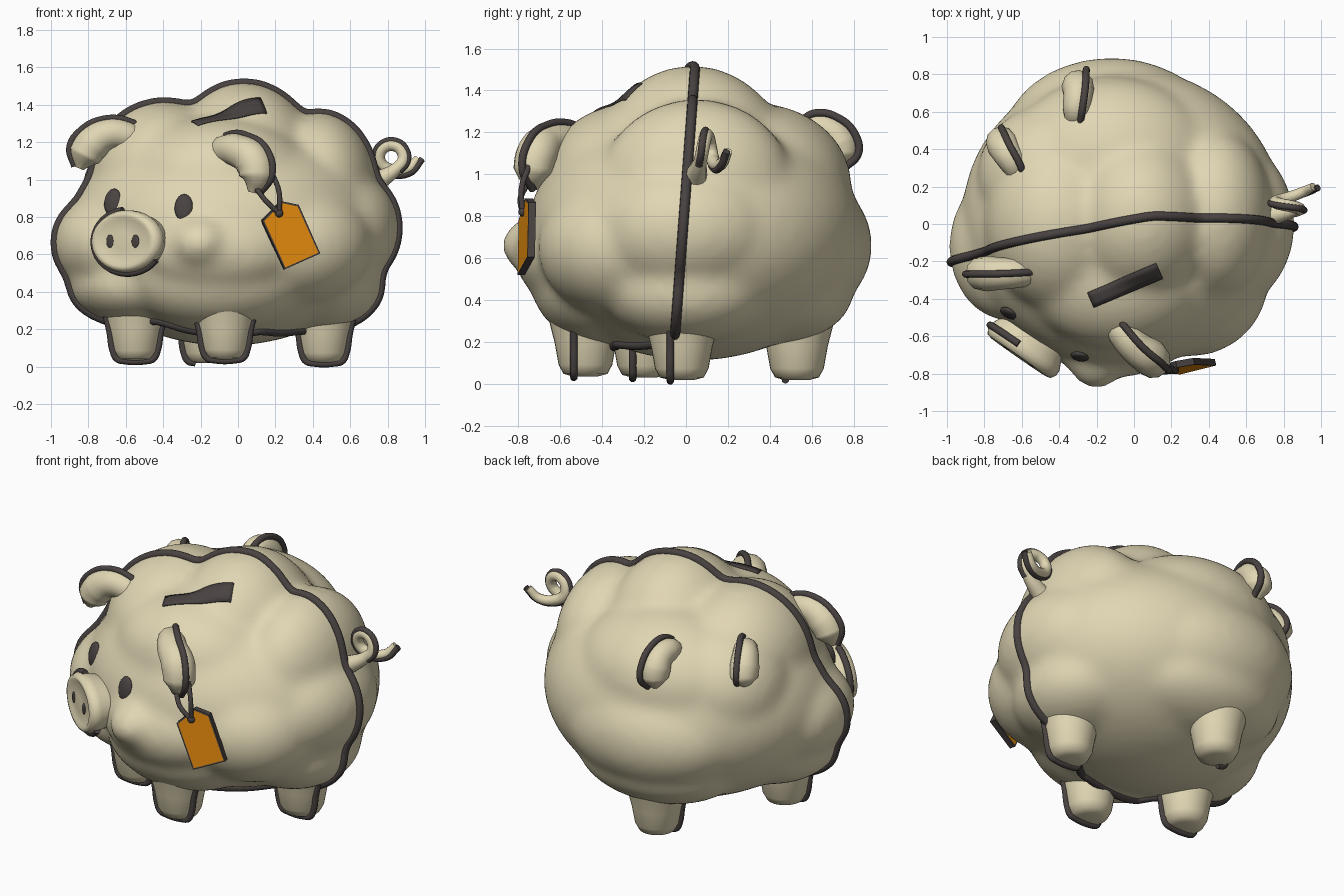
import bpy, bmesh, math
from mathutils import Vector, Matrix
from mathutils.bvhtree import BVHTree

if "Cube" in bpy.data.objects:
    bpy.data.objects.remove(bpy.data.objects["Cube"])


def material(name, rgb):
    m = bpy.data.materials.new(name)
    m.use_nodes = True
    m.diffuse_color = (*rgb, 1)
    m.node_tree.nodes["Principled BSDF"].inputs["Base Color"].default_value = (*rgb, 1)
    return m


CREAM = material("cream", (0.75, 0.675, 0.455))
DARK = material("charcoal", (0.066, 0.056, 0.053))
ORANGE = material("orange", (0.76, 0.25, 0.004))
UP = Vector((0, 0, 1))


def mesh_object(name, bm, *mats, smooth=True):
    me = bpy.data.meshes.new(name)
    bmesh.ops.recalc_face_normals(bm, faces=bm.faces)
    for f in bm.faces:
        f.smooth = smooth
    bm.to_mesh(me)
    bm.free()
    ob = bpy.data.objects.new(name, me)
    bpy.context.collection.objects.link(ob)
    for m in mats:
        me.materials.append(m)
    return ob


def tube(name, pts, radius, mat, radii=None, cyclic=False):
    """Smooth round tube through the points, optionally tapered."""
    cu = bpy.data.curves.new(name, "CURVE")
    cu.dimensions = "3D"
    cu.bevel_depth = radius
    cu.bevel_resolution = 4
    cu.resolution_u = 8
    cu.use_fill_caps = True
    sp = cu.splines.new("BEZIER")
    sp.bezier_points.add(len(pts) - 1)
    sp.use_cyclic_u = cyclic
    for i, (bp, p) in enumerate(zip(sp.bezier_points, pts)):
        bp.co = p
        bp.handle_left_type = bp.handle_right_type = "AUTO"
        bp.radius = radii[i] / radius if radii else 1
    cu.materials.append(mat)
    ob = bpy.data.objects.new(name, cu)
    bpy.context.collection.objects.link(ob)


def lathe(name, profile, matrix, mat, n=32):
    bm = bmesh.new()
    rings = [[bm.verts.new(matrix @ Vector((r * math.cos(a), r * math.sin(a), z)))
              for a in (math.tau * k / n for k in range(n))] for r, z in profile]
    for a, b in zip(rings, rings[1:]):
        for k in range(n):
            bm.faces.new((a[k], a[k - 1], b[k - 1], b[k]))
    bm.faces.new(rings[0])
    bm.faces.new(rings[-1])
    mesh_object(name, bm, mat)


# Body: overlapping lobes fused into one soft skin
LOBES = [
    ((-0.06, 0.04, 0.72), (0.86, 0.8, 0.61)),
    ((0.03, 0.03, 1.0), (0.42, 0.48, 0.52)),
    ((-0.4, 0, 1.0), (0.4, 0.48, 0.42)),
    ((-0.1, -0.25, 1.0), (0.5, 0.42, 0.34)),
    ((0.43, 0.05, 0.95), (0.31, 0.46, 0.41)),
    ((0.5, 0, 0.74), (0.36, 0.45, 0.34)),
    ((0.42, 0, 0.44), (0.35, 0.4, 0.25)),
    ((0.3, -0.3, 0.65), (0.42, 0.41, 0.34)),
    ((-0.67, -0.12, 0.66), (0.32, 0.4, 0.28)),
    ((-0.55, -0.12, 0.44), (0.36, 0.4, 0.22)),
    ((-0.1, -0.55, 0.62), (0.42, 0.27, 0.25)),
    ((-0.2, -0.68, 0.66), (0.17, 0.2, 0.15)),
    ((-0.1, -0.36, 0.48), (0.5, 0.38, 0.3)),
    ((-0.12, 0.45, 0.66), (0.58, 0.44, 0.38)),
    ((-0.12, 0.42, 0.44), (0.52, 0.38, 0.25)),
    ((-0.12, 0.33, 0.95), (0.56, 0.46, 0.39)),
    ((-0.42, 0.25, 0.92), (0.42, 0.4, 0.38)),
]
bm = bmesh.new()
for c, s in LOBES:
    bmesh.ops.create_icosphere(bm, subdivisions=4, radius=1,
                               matrix=Matrix.Translation(c) @ Matrix.Diagonal((*s, 1)))
body = mesh_object("body", bm, CREAM)
rm = body.modifiers.new("fuse", "REMESH")
rm.mode, rm.voxel_size, rm.use_smooth_shade = "VOXEL", 0.03, True
sm = body.modifiers.new("soften", "SMOOTH")
sm.factor, sm.iterations = 0.5, 14
dg = bpy.context.evaluated_depsgraph_get()
skin = bpy.data.meshes.new_from_object(body.evaluated_get(dg))
body.modifiers.clear()
body.data = skin
skin.materials.clear()
skin.materials.append(CREAM)
for p in skin.polygons:
    p.use_smooth = True
    p.material_index = 0
tree = BVHTree.FromPolygons([v.co for v in skin.vertices], [p.vertices for p in skin.polygons])


def cast(origin, direction):
    return tree.ray_cast(Vector(origin), Vector(direction).normalized())[:2]


def clamp(v):
    return max(0, min(1, v))


# Dark band running around the body, swinging forward under the belly
band = []
for k in range(100):
    a = math.tau * k / 100
    d = Vector((math.cos(a), 0, math.sin(a)))
    y = 0
    for _ in range(4):
        hit = cast(Vector((-0.07, y, 0.75)) + d * 2, -d)[0]
        y = -0.07 + 0.075 * hit.z - 0.17 * max(0, 0.1 - hit.x)
        if d.z < 0:
            y -= 0.27 * clamp((0.42 - hit.x) / 0.3) * clamp((hit.x + 0.65) / 0.3)
    band.append(hit + d * 0.002)
tube("body_band", band, 0.024, DARK, cyclic=True)

# Legs, each with a dark outline near its front
LEG = [(0.06, 0), (0.105, 0.012), (0.128, 0.055), (0.147, 0.16), (0.175, 0.27), (0.2, 0.36)]
LEGS = {"front_right_leg": (-0.55, -0.2, 0.03), "front_left_leg": (-0.07, -0.48, 0.035),
        "back_left_leg": (0.46, -0.02, 0.018), "back_right_leg": (-0.17, 0.53, 0.018)}
for name, c in LEGS.items():
    lathe(name, LEG, Matrix.Translation(c), CREAM)
    path = [(-r, z) for r, z in reversed(LEG[:5])]
    if c[1] < 0.5:
        path += LEG[:5]
    tube(name + "_outline", [Vector(c) + Vector((x * 0.93, -0.055, z)) for x, z in path], 0.018, DARK)

# Snout
face = Vector((-0.57, -0.82, 0.03)).normalized()
side = UP.cross(face).normalized()
frame = Matrix((side, face.cross(side), face)).transposed().to_4x4()
place = Matrix.Translation((-0.61, -0.7, 0.67)) @ frame
lathe("snout", [(0.2, -0.3), (0.2, -0.1), (0.222, -0.05), (0.222, -0.02), (0.205, 0.008), (0.18, 0.014),
                (0.16, 0.003), (0.06, 0.01)],
      place @ Matrix.Diagonal((1, 0.75, 1, 1)), CREAM, 40)
tube("snout_outline", [place @ Vector((0.222 * math.cos(a), 0.17 * math.sin(a), -0.04))
                       for a in (math.radians(100 + 15 * k) for k in range(16))], 0.019, DARK)


def spot(name, location, basis, size):
    b = bmesh.new()
    bmesh.ops.create_uvsphere(b, u_segments=20, v_segments=10, radius=1,
                              matrix=Matrix.Translation(location) @ basis @ Matrix.Diagonal((*size, 1)))
    mesh_object(name, b, DARK)


for label, x in (("right", -0.085), ("left", 0.08)):
    spot(label + "_nostril", place @ Vector((x, 0, 0.008)), frame, (0.024, 0.035, 0.007))

# Eyes
for label, x, z in (("right", -0.67, 0.88), ("left", -0.29, 0.85)):
    hit, n = cast((x, -2, z), (0, 1, 0))
    n = (n + Vector((0, -0.6, 0))).normalized()
    s = UP.cross(n).normalized()
    spot(label + "_eye", hit, Matrix((s, n.cross(s), n)).transposed().to_4x4(), (0.05, 0.074, 0.022))

# Coin slot: a thin plate following the back
bm = bmesh.new()
along, across = Vector((0.37, 0.155, 0)), Vector((-0.035, 0.08, 0))
rows = []
for j in range(4):
    row = []
    for i in range(15):
        p = Vector((-0.215, -0.445, 2)) + along * (i / 14) + across * (j / 3)
        row.append(bm.verts.new(cast(p, -UP)[0] + Vector((0, -0.003, 0.008))))
    rows.append(row)
for a, b in zip(rows, rows[1:]):
    for i in range(14):
        bm.faces.new((a[i], a[i + 1], b[i + 1], b[i]))
slot = mesh_object("coin_slot", bm, DARK)
if slot.data.polygons[0].normal.z < 0:
    slot.data.flip_normals()
slot.modifiers.new("thickness", "SOLIDIFY").thickness = 0.009

# Folded ears, each with a dark line along the outside of its curl
EAR_R = [0.06, 0.078, 0.085, 0.095, 0.09, 0.025]
EARS = {
    "front_right_ear": ([(-0.5, -0.25, 1.18), (-0.6, -0.26, 1.235), (-0.7, -0.265, 1.24),
                         (-0.78, -0.265, 1.19), (-0.82, -0.265, 1.13), (-0.85, -0.265, 1.06)],
                        (0, 0, 0), 1),
    "front_left_ear": ([(-0.12, -0.5, 1.14), (-0.06, -0.58, 1.16), (0.01, -0.66, 1.15),
                        (0.08, -0.71, 1.1), (0.1, -0.73, 1.02), (0.08, -0.73, 0.93)],
                       (0.02, 0.02, 0), 1.06),
    "back_left_ear": ([(-0.32, 0.56, 1.2), (-0.31, 0.62, 1.22), (-0.3, 0.69, 1.2),
                       (-0.3, 0.73, 1.15), (-0.3, 0.74, 1.1), (-0.3, 0.73, 1.03)],
                      (0.035, 0, 0), 0.92),
    "back_right_ear": ([(-0.63, 0.27, 1.18), (-0.65, 0.33, 1.2), (-0.68, 0.38, 1.19),
                        (-0.7, 0.42, 1.14), (-0.71, 0.44, 1.09), (-0.71, 0.44, 1.03)],
                       (0.035, 0, 0), 0.92),
}
for name, (pts, shift, k) in EARS.items():
    pts = [Vector(p) for p in pts]
    radii = [r * k for r in EAR_R]
    tube(name, pts, 0.1, CREAM, radii)
    reach = pts[-1] - pts[0]
    axis = Vector((reach.x, reach.y, 0)).normalized().cross(UP)
    edge = []
    for i, p in enumerate(pts):
        t = pts[min(i + 1, 5)] - pts[max(i - 1, 0)]
        edge.append(p + axis.cross(t).normalized() * radii[i] + Vector(shift))
    tube(name + "_edge", edge, 0.019, DARK)

# Curly tail with a dark line around the outside of the curl
coil = [(0.82 + 0.065 * math.cos(a), 0.08 + 0.012 * a, 1.12 + 0.065 * math.sin(a))
        for a in (math.radians(-60 + 45 * k) for k in range(8))]
tail = [(0.66, 0.03, 0.95), (0.76, 0.05, 1.0)] + coil + [(0.9, 0.17, 1.05), (0.96, 0.2, 1.11)]
taper = [0.08, 0.05] + [0.032] * 8 + [0.028, 0.022]
tube("tail", tail, 0.03, CREAM, taper)
outline = []
for x, y, z in tail[2:]:
    out = Vector((x - 0.82, 0, z - 1.12)).normalized()
    outline.append(Vector((x, y - 0.006, z)) + out * 0.024)
tube("tail_outline", outline, 0.018, DARK)

# Price tag: orange faces with a dark rim
shape = [(0.23, 0.885), (0.13, 0.78), (0.25, 0.52), (0.44, 0.605), (0.325, 0.865)]
bm = bmesh.new()
front = bm.faces.new([bm.verts.new((x, -0.805 + 0.2 * (x - 0.2) + 0.11 * (z - 0.6), z)) for x, z in shape])
made = bmesh.ops.extrude_face_region(bm, geom=[front])["geom"]
bmesh.ops.translate(bm, verts=[v for v in made if isinstance(v, bmesh.types.BMVert)], vec=(-0.008, 0.035, 0))
plates = [f for f in bm.faces if len(f.verts) == 5]
bmesh.ops.inset_individual(bm, faces=plates, thickness=0.011)
for f in bm.faces:
    f.material_index = 1 if len(f.verts) == 5 else 0
mesh_object("price_tag", bm, DARK, ORANGE, smooth=False)

# Tag string and its eyelet
knot = Vector((0.22, -0.78, 0.82))
for label, top, bow in (("outer", (0.18, -0.75, 1.04), 0.02), ("inner", (0.1, -0.76, 0.95), -0.01)):
    mid = (Vector(top) + knot) / 2 + Vector((bow, -0.02, 0))
    tube(label + "_string", [top, mid, knot], 0.014, DARK)
spot("eyelet", knot, Matrix.Identity(4), (0.022, 0.02, 0.022))
